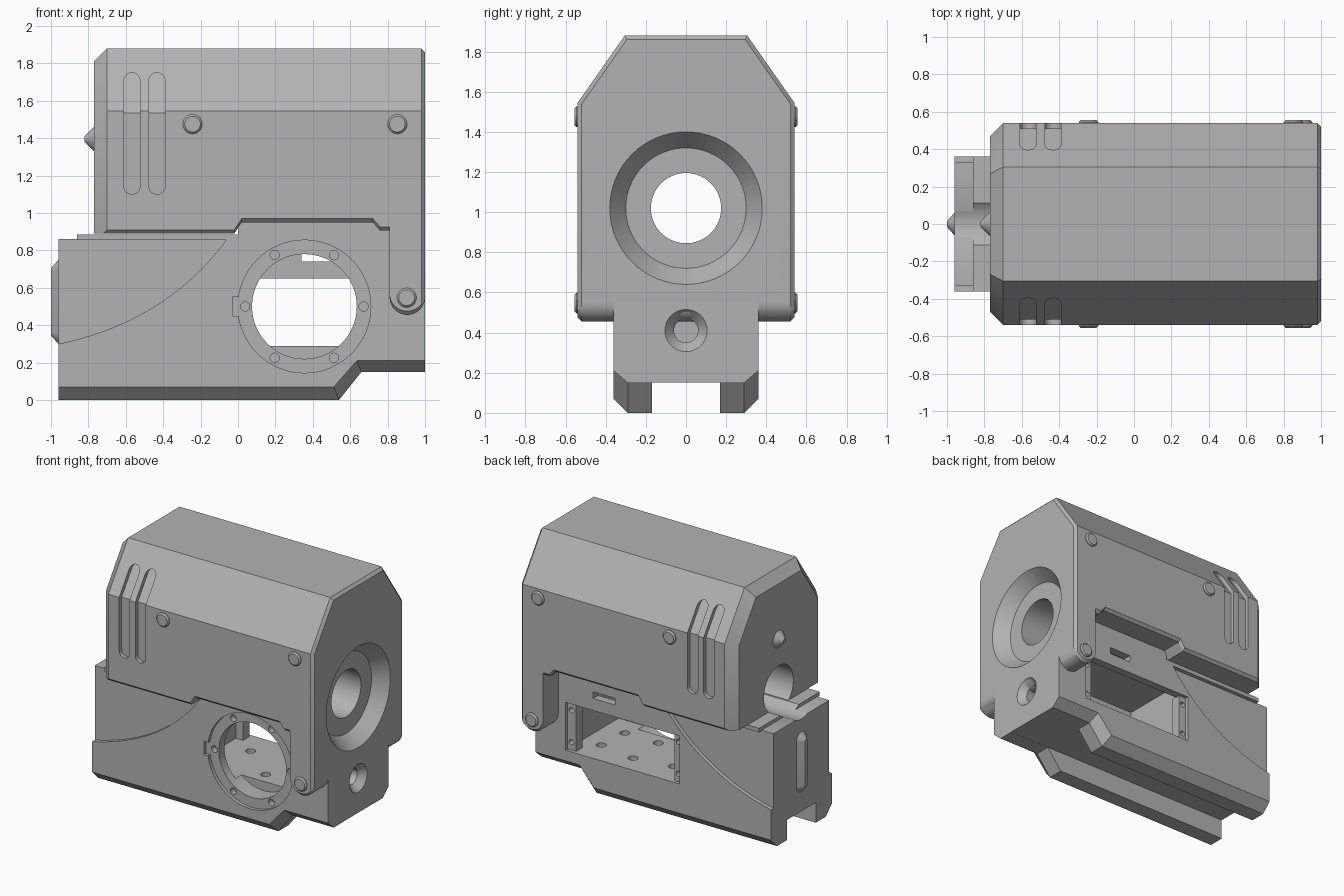
import bpy, bmesh
from math import pi, cos, sin

cube = bpy.data.objects.get("Cube")
if cube:
    bpy.data.objects.remove(cube, do_unlink=True)

grey = bpy.data.materials.new("matte_grey")
grey.use_nodes = True
grey.diffuse_color = (0.45, 0.45, 0.45, 1)
grey.node_tree.nodes["Principled BSDF"].inputs["Base Color"].default_value = (0.45, 0.45, 0.45, 1)
helpers = []


def loft(name, sections, helper=False):
    """Skin a closed solid through matching rings of 3D points."""
    bm = bmesh.new()
    rings = [[bm.verts.new(p) for p in ring] for ring in sections]
    n = len(rings[0])
    for a, b in zip(rings, rings[1:]):
        for i in range(n):
            j = (i + 1) % n
            bm.faces.new((a[i], a[j], b[j], b[i]))
    bm.faces.new(rings[0][::-1])
    bm.faces.new(rings[-1])
    bmesh.ops.recalc_face_normals(bm, faces=bm.faces)
    mesh = bpy.data.meshes.new(name)
    bm.to_mesh(mesh)
    bm.free()
    mesh.materials.append(grey)
    ob = bpy.data.objects.new(name, mesh)
    bpy.context.collection.objects.link(ob)
    if helper:
        ob.hide_render = True
        helpers.append(ob)
    return ob


def plate(name, pts, y0, y1, helper=False):
    """Extrude an x-z outline along y."""
    return loft(name, [[(x, y, z) for x, z in pts] for y in (y0, y1)], helper)


def box(name, x, y, z, helper=False):
    return plate(name, [(x[0], z[0]), (x[1], z[0]), (x[1], z[1]), (x[0], z[1])], *y, helper)


def turned(name, profile, axis, centre, helper=False, n=48):
    """Rings of (position, radius) along an axis; centre gives the other two coordinates."""
    k = "xyz".index(axis)
    rings = []
    for pos, r in profile:
        ring = []
        for i in range(n):
            p = [centre[0] + r * cos(2 * pi * i / n), centre[1] + r * sin(2 * pi * i / n)]
            p.insert(k, pos)
            ring.append(p)
        rings.append(ring)
    return loft(name, rings, helper)


def arc(cx, cz, r, a0, a1, n=16):
    return [(cx + r * cos(a0 + (a1 - a0) * i / n), cz + r * sin(a0 + (a1 - a0) * i / n))
            for i in range(n + 1)]


def pill(x, z0, z1, r):
    return arc(x, z1, r, 0, pi) + arc(x, z0, r, pi, 2 * pi)


def cut(ob, *cutters):
    bpy.context.view_layer.objects.active = ob
    for c in cutters:
        mod = ob.modifiers.new("cut", "BOOLEAN")
        mod.operation = "DIFFERENCE"
        mod.solver = "EXACT"
        mod.object = c
        bpy.ops.object.modifier_apply(modifier=mod.name)


# Upper shroud: faceted section with bevelled ends
def shroud_ring(x, d):
    half = [(0.54 - d, 0.43), (0.54 - d, 1.545 - 0.315 * d), (0.305 - 0.52 * d, 1.88 - d)]
    return [(x, y, z) for y, z in half] + [(x, -y, z) for y, z in half[::-1]]


shroud = loft("upper_shroud", [shroud_ring(-0.77, 0.07), shroud_ring(-0.70, 0),
                               shroud_ring(0.98, 0), shroud_ring(1.0, 0.02)])
under = [(-1, 0.3), (-1, 0.89), (-0.02, 0.89), (0.02, 0.95), (0.72, 0.95), (0.76, 0.905), (0.81, 0.905)]
under += arc(0.905, 0.55, 0.095, pi, 2 * pi) + [(1.1, 0.55), (1.1, 0.3)]
underside = loft("underside_cutter", [[(x, y, z + lift) for x, z in under] for y, lift in
                 ((-0.56, 0.04), (-0.52, 0), (0.52, 0), (0.56, 0.04))], True)
bore = turned("bore_cutter", [(-1.1, 0.175), (0.9, 0.175), (0.9, 0.3), (1.0, 0.38), (1.01, 0.388)],
              "x", (0, 1.02), True, 64)
cut(shroud, underside, bore)

# Grip grooves that follow the shroud surface
core = loft("groove_core", [shroud_ring(-0.9, 0.03), shroud_ring(0.5, 0.03)], True)
for side in (-1, 1):
    for x in (-0.567, -0.433):
        groove = plate("groove_cutter", pill(x, 1.143, 1.707, 0.043), side * 0.25, side * 0.6, True)
        cut(groove, core)
        cut(shroud, groove)

# Lower frame with bevelled bottom edges
def frame_ring(y, d):
    pts = [(-0.96, d), (0.54 - 0.4 * d, d), (0.66 - 0.35 * d, 0.15 + 0.86 * d), (1, 0.15 + 0.86 * d),
           (1, 1.0), (0, 1.0), (0, 0.86), (-0.96, 0.86)]
    return [(x, y, z) for x, z in pts]


frame = loft("lower_frame", [frame_ring(-0.36, 0.07), frame_ring(-0.29, 0),
                             frame_ring(0.29, 0), frame_ring(0.36, 0.07)])
channel = box("channel_cutter", (-1.1, 1.1), (-0.17, 0.17), (-0.1, 0.151), True)
cut(frame, channel, bore)

# Curved shallow relief at the rear of each side
curve = []
for i in range(21):
    t = i / 20
    a, b, c = (1 - t) ** 2, 2 * t * (1 - t), t * t
    curve.append((-0.97 * a - 0.38 * b - 0.06 * c, 0.297 * a + 0.42 * b + 0.86 * c))
for side in (-1, 1):
    relief = plate("relief_cutter", curve + [(-0.06, 0.9), (-1, 0.9), (-1, 0.297)],
                   side * 0.33, side * 0.4, True)
    cut(frame, relief)

# Inner cavity, rear-side window and slot
cut(frame,
    box("cavity_cutter", (-0.2, 0.75), (-0.27, 0.30), (0.29, 0.80), True),
    box("window_cutter", (-0.2, 0.75), (0.25, 0.4), (0.29, 0.65), True),
    box("slot_cutter", (0.34, 0.52), (0.25, 0.4), (0.74, 0.79), True))
for x, y in ((0.0, 0.15), (0.3, 0.2), (0.6, 0.15), (0.3, -0.1), (0.58, -0.1)):
    cut(frame, turned("floor_hole_cutter", [(0.24, 0.035), (0.32, 0.035)], "z", (x, y), True, 24))

# Round port with recessed flange, locating tab and screw holes
port = (0.355, 0.50)
cut(frame,
    turned("flange_cutter", [(-0.4, 0.355), (-0.335, 0.355)], "y", port, True, 64),
    box("tab_cutter", (-0.03, 0.05), (-0.4, -0.335), (0.45, 0.55), True),
    turned("port_cutter", [(-0.4, 0.28), (-0.2, 0.28)], "y", port, True, 64))
for i in range(6):
    a = i * pi / 3
    hole = (port[0] + 0.317 * cos(a), port[1] + 0.317 * sin(a))
    cut(frame, turned("screw_hole_cutter", [(-0.4, 0.025), (-0.29, 0.025)], "y", hole, True, 20))

# Countersunk hole in the muzzle end
cut(frame, turned("countersink_cutter", [(0.8, 0.06), (0.95, 0.06), (1.0, 0.105), (1.01, 0.114)],
                  "x", (0, 0.41), True))

# Mounting bars at both ends of the window
for name, x0, x1 in (("front_mount_bar", 0.68, 0.755), ("rear_mount_bar", -0.205, -0.14)):
    bar = box(name, (x0, x1), (0.26, 0.335), (0.285, 0.655))
    for z in (0.35, 0.59):
        cut(bar, turned("bar_hole_cutter", [(0.29, 0.02), (0.4, 0.02)], "y",
                        ((x0 + x1) / 2, z), True, 20))

# Slide plate between frame and shroud
slide = box("slide_plate", (-0.86, 0.05), (-0.36, 0.36), (0.855, 0.885))
cut(slide, bore)

# Rear pin cone and rear rib
turned("rear_cone", [(-0.82, 0.015), (-0.77, 0.065), (-0.75, 0.065)], "x", (0, 1.395))
loft("rear_rib", [[(x, y, z) for y, z in pill(0, 0.30 + 0.06, 0.75 - 0.06, r)]
                  for x, r in ((-0.94, 0.06), (-0.96, 0.06), (-1.0, 0.015))])

# Pivot bolts on both sides
for side, label in ((-1, "right"), (1, "left")):
    for x, z in ((-0.243, 1.475), (0.852, 1.475), (0.902, 0.547)):
        turned(label + "_bolt", [(side * 0.5, 0.052), (side * 0.545, 0.052), (side * 0.555, 0.042)],
               "y", (x, z), n=32)

# Remove the cutters and shade
for h in helpers:
    bpy.data.objects.remove(h, do_unlink=True)
bpy.ops.object.select_all(action="DESELECT")
for ob in bpy.context.collection.objects:
    if ob.type == "MESH":
        ob.select_set(True)
        bpy.context.view_layer.objects.active = ob
bpy.ops.object.shade_smooth_by_angle(angle=pi / 7)
